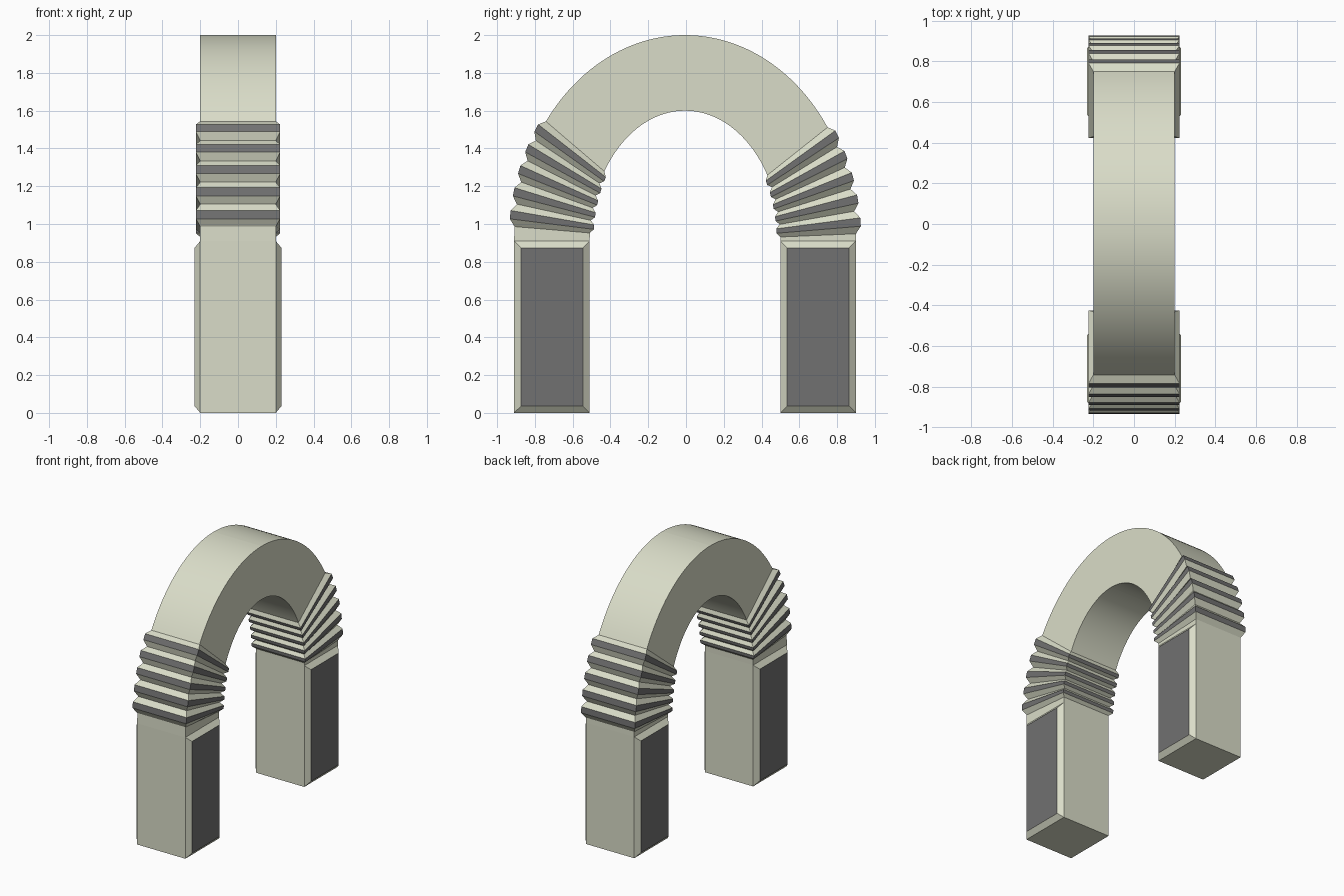
import bpy, bmesh, math
from mathutils import Vector

if "Cube" in bpy.data.objects:
    bpy.data.objects.remove(bpy.data.objects["Cube"], do_unlink=True)


def material(name, rgb):
    m = bpy.data.materials.new(name)
    m.use_nodes = True
    m.diffuse_color = (*rgb, 1)
    m.node_tree.nodes["Principled BSDF"].inputs["Base Color"].default_value = (*rgb, 1)
    return m


CREAM = material("pale cream", (0.70, 0.72, 0.58))
GREY = material("dark grey", (0.165, 0.165, 0.165))
HALF = 0.2        # half width in x
SPRING = 0.91     # height where the arch starts
SHIFT = -0.005    # small offset of the whole arch in y


def finish(bm, name, smooth=False):
    bmesh.ops.recalc_face_normals(bm, faces=bm.faces)
    me = bpy.data.meshes.new(name)
    bm.to_mesh(me)
    bm.free()
    me.materials.append(CREAM)
    me.materials.append(GREY)
    ob = bpy.data.objects.new(name, me)
    bpy.context.collection.objects.link(ob)
    if smooth:
        bpy.ops.object.select_all(action="DESELECT")
        ob.select_set(True)
        bpy.context.view_layer.objects.active = ob
        bpy.ops.object.shade_smooth_by_angle(angle=math.radians(20))


def leg(name, side):
    # Square post with a raised, bevelled grey panel on both x faces
    bm = bmesh.new()
    bmesh.ops.create_cube(bm, size=1)
    for v in bm.verts:
        v.co = Vector((v.co.x * 2 * HALF, v.co.y * 0.4 + side * 0.705 + SHIFT,
                       (v.co.z + 0.5) * SPRING))
    bm.normal_update()
    for f in [f for f in bm.faces if abs(f.normal.x) > 0.9]:
        out = Vector((math.copysign(0.03, f.normal.x), 0, 0))
        bmesh.ops.inset_region(bm, faces=[f], thickness=0.036, use_even_offset=True)
        bmesh.ops.translate(bm, verts=f.verts, vec=out)
        f.material_index = 1
    finish(bm, name)


def ring(bm, side, t, rise, wide):
    # Rectangular cross-section of the arch at angle t, grown on all sides
    ti = t - 0.06 * math.sin(2 * t)
    n = Vector((math.cos(t), math.sin(t))) * rise
    outer = Vector((0.905 * math.cos(t), 1.09 * math.sin(t))) + n
    inner = Vector((0.505 * math.cos(ti), 0.69 * math.sin(ti))) - n * 0.7
    w = HALF + wide
    return [bm.verts.new((x, side * p.x + SHIFT, SPRING + p.y))
            for x, p in ((-w, outer), (w, outer), (w, inner), (-w, inner))]


def loft(bm, rings, grey=()):
    for i, (a, b) in enumerate(zip(rings, rings[1:])):
        for k in range(4):
            j = (k + 1) % 4
            f = bm.faces.new((a[k], a[j], b[j], b[k]))
            f.material_index = int(i in grey)


def bellows(name, side, start):
    # Stack of five ribs with grey caps between sloped cream flanks
    step, cap = 0.11, 0.02
    bm = bmesh.new()
    rings = [ring(bm, side, 0, 0, 0), ring(bm, side, start - step / 2, 0, 0)]
    grey = []
    for i in range(5):
        t = start + i * step
        rings.append(ring(bm, side, t - cap, 0.028, 0.023))
        grey.append(len(rings) - 1)
        rings.append(ring(bm, side, t + cap, 0.028, 0.023))
        rings.append(ring(bm, side, t + step / 2, 0, 0))
    loft(bm, rings, grey)
    finish(bm, name)
    return start + 4.5 * step


for label, side, start in (("front", -1, 0.125), ("back", 1, 0.09)):
    leg(label + "_leg", side)
    top = bellows(label + "_bellows", side, start)
    # Plain curved half of the arch, up to the crown
    bm = bmesh.new()
    steps = 24
    loft(bm, [ring(bm, side, top + (math.pi / 2 - top) * i / steps, 0, 0)
              for i in range(steps + 1)])
    finish(bm, label + "_arch_half", smooth=True)
